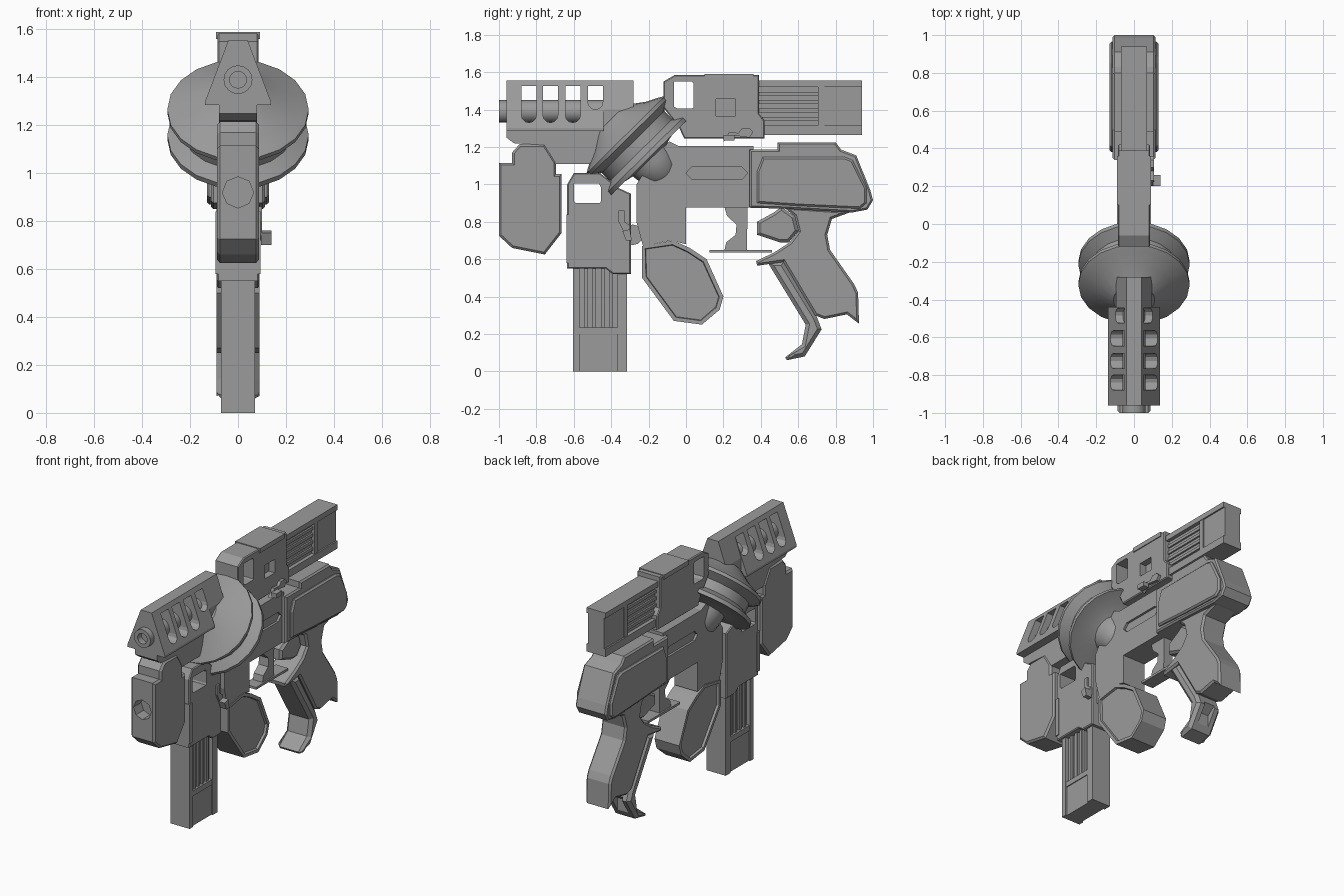
import bpy, bmesh, math
from mathutils import Vector

default_cube = bpy.data.objects.get("Cube")
if default_cube:
    bpy.data.objects.remove(default_cube, do_unlink=True)

steel = bpy.data.materials.new("gunmetal_grey")
steel.use_nodes = True
steel.diffuse_color = (.33, .33, .33, 1)
steel.node_tree.nodes["Principled BSDF"].inputs["Base Color"].default_value = steel.diffuse_color


def finish(name, bm):
    bmesh.ops.recalc_face_normals(bm, faces=bm.faces)
    mesh = bpy.data.meshes.new(name)
    bm.to_mesh(mesh)
    bm.free()
    mesh.materials.append(steel)
    obj = bpy.data.objects.new(name, mesh)
    bpy.context.collection.objects.link(obj)
    return obj


def prism(name, outline, low, high=None, bevel=0, inset=None):
    """Extrude a (y, z) outline across x; low alone means symmetric."""
    if high is None:
        low, high = -low, low
    bm = bmesh.new()
    rings = [[bm.verts.new((x, y, z)) for y, z in outline] for x in (low, high)]
    caps = [bm.faces.new(ring) for ring in rings]
    for i in range(len(outline)):
        bm.faces.new((rings[0][i - 1], rings[0][i], rings[1][i], rings[1][i - 1]))
    bmesh.ops.recalc_face_normals(bm, faces=bm.faces)
    if bevel:
        edges = {edge for cap in caps for edge in cap.edges}
        bmesh.ops.bevel(bm, geom=list(edges), offset=bevel, segments=1, affect='EDGES')
    if inset:
        bmesh.ops.inset_region(bm, faces=caps, thickness=inset[0])
        bmesh.ops.inset_region(bm, faces=caps, thickness=.004, depth=inset[1])
    return finish(name, bm)


def box(y0, y1, z0, z1):
    return [(y0, z0), (y1, z0), (y1, z1), (y0, z1)]


def wedge(name, y0, y1, section):
    """Extrude a half (x, z) section, mirrored in x, along y."""
    full = section + [(-x, z) for x, z in reversed(section)]
    bm = bmesh.new()
    rings = [[bm.verts.new((x, y, z)) for x, z in full] for y in (y0, y1)]
    for ring in rings:
        bm.faces.new(ring)
    for i in range(len(full)):
        bm.faces.new((rings[0][i - 1], rings[0][i], rings[1][i], rings[1][i - 1]))
    return finish(name, bm)


def lathe(name, profile, centre, axis, sides, smooth=None):
    """Spin a (radius, distance) profile around an axis."""
    bm = bmesh.new()
    verts = [bm.verts.new((r, 0, s)) for r, s in profile]
    edges = [bm.edges.new(pair) for pair in zip(verts, verts[1:])]
    bmesh.ops.spin(bm, geom=verts + edges, cent=(0, 0, 0), axis=(0, 0, 1),
                   angle=math.tau, steps=sides)
    bmesh.ops.remove_doubles(bm, verts=bm.verts, dist=.0005)
    turn = Vector(axis).to_track_quat('Z', 'Y')
    for v in bm.verts:
        v.co = turn @ v.co + Vector(centre)
    obj = finish(name, bm)
    if smooth:
        bpy.ops.object.select_all(action='DESELECT')
        obj.select_set(True)
        bpy.context.view_layer.objects.active = obj
        bpy.ops.object.shade_smooth_by_angle(angle=math.radians(smooth))
    return obj


def cut(obj, *cutters):
    """Subtract the cutters, bake the result and drop the helpers."""
    for cutter in cutters:
        cutter.hide_render = True
        mod = obj.modifiers.new("cut", 'BOOLEAN')
        mod.operation, mod.solver, mod.object = 'DIFFERENCE', 'EXACT', cutter
    graph = bpy.context.evaluated_depsgraph_get()
    baked = bpy.data.meshes.new_from_object(obj.evaluated_get(graph))
    obj.modifiers.clear()
    obj.data = baked
    for cutter in cutters:
        bpy.data.objects.remove(cutter, do_unlink=True)


def rod(name, centre, axis, radius, length, sides=8):
    return lathe(name, [(0, 0), (radius, 0), (radius, length), (0, length)], centre, axis, sides)


# Vented shroud with four slots on each side
shroud = wedge("barrel_shroud", -.96, -.44, [(.137, 1.285), (.137, 1.3), (.04, 1.555)])
slots = []
for y, bottom in ((-.84, 1.37), (-.725, 1.37), (-.605, 1.37), (-.485, 1.44)):
    arc = [(y - .04 * math.cos(a * math.pi / 6), bottom - .04 * math.sin(a * math.pi / 6))
           for a in range(7)]
    slots.append(prism("slot_cutter", [(y - .04, 1.525)] + arc + [(y + .04, 1.525)], .3))
cut(shroud, *slots)
wedge("shroud_rear", -.44, -.28, [(.095, 1.3), (.095, 1.4), (.04, 1.555)])

# Barrel with an open bore
lathe("barrel", [(0, .1), (.035, .1), (.035, 0), (.06, 0), (.06, .7), (0, .7)],
      (0, -1, 1.39), (0, 1, 0), 16, 40)

# Support under the barrel and the block hanging from it
prism("barrel_support", [(-.96, 1.285), (-.96, 1.25), (-.92, 1.22), (-.76, 1.21), (-.7, 1.11),
                         (-.515, 1.11), (-.46, 1.18), (-.42, 1.285)], .08)
fore_block = prism("fore_block", [(-1, 1.115), (-.93, 1.115), (-.93, 1.17), (-.89, 1.215),
                                  (-.755, 1.215), (-.695, 1.12), (-.695, 1.055), (-.665, 1.055),
                                  (-.665, .74), (-.755, .625), (-.93, .66), (-1, .725)],
                   .087, bevel=.012)
cut(fore_block, rod("hole_cutter", (0, -1.02, .92), (0, 1, 0), .065, .1))

# Tilted spool with a grooved rim and a domed hub
lathe("spool", [(0, -.2), (.11, -.2), (.2, -.135), (.27, -.1), (.295, -.085), (.295, -.065),
                (.235, -.03), (.235, .03), (.295, .065), (.295, .09), (.2, .085), (.13, .1),
                (.125, .136), (.108, .2), (.063, .245), (0, .26)],
      (0, -.262, 1.205), (0, .7, -.71), 20, 30)


# A feed well with its magazine; used upright and again laid along the top
def feed_unit(tag, place, half):
    def part(name, outline, low, high=None, **options):
        return prism(tag + name, [place(y, z) for y, z in outline], low, high, **options)

    well = part("well", [(-.635, .55), (-.635, 1.0), (-.6, 1.06), (-.46, 1.06), (-.42, 1.03),
                         (-.36, .98), (-.295, .95), (-.295, .52), (-.39, .52), (-.43, .55)],
                half, bevel=.006)
    cut(well, part("window_cutter", [(-.6, .91), (-.59, .9), (-.46, .9), (-.455, .91),
                                     (-.455, .985), (-.465, 1.005), (-.6, 1.005)], .3))
    part("well_rib", box(-.64, -.61, .58, .84), half + .006)
    part("magazine_core", box(-.6, -.32, .01, .56), .045)
    part("magazine_front_rail", box(-.605, -.57, 0, .56), .07)
    part("magazine_rear_rail", box(-.365, -.315, 0, .56), .07)
    part("magazine_foot", box(-.6, -.32, 0, .2), .06)
    part("magazine_band", box(-.58, -.35, .2, .235), .066)
    for i in range(4):
        y = -.545 + i * .045
        part("magazine_flute", box(y, y + .02, .23, .56), .056)
    return well


feed_unit("lower_", lambda y, z: (y, z), .088)
upper = feed_unit("upper_", lambda y, z: (.94 - z, .95 - y), .085)
cut(upper, rod("sight_cutter", (0, .03, 1.62), (0, 0, -1), .065, .1),
    prism("port_cutter", box(.16, .265, 1.365, 1.455), .04, .2))

# Catches on the left side and the round button behind the lower well
prism("upper_catch", [(.2, 1.225), (.23, 1.265), (.34, 1.25), (.36, 1.28), (.34, 1.3),
                      (.3, 1.3), (.28, 1.275), (.23, 1.28)], .08, .105)
prism("upper_catch_tab", box(.2, .26, 1.235, 1.265), .1, .14)
prism("lower_catch", [(-.36, .86), (-.33, .86), (-.33, .8), (-.3, .78), (-.3, .72),
                      (-.33, .74), (-.36, .8)], .08, .1)
prism("lower_catch_tab", [(-.34, .75), (-.3, .76), (-.29, .7), (-.32, .7)], .095, .14)
rod("button", (-.05, -.285, .73), (1, 0, 0), .055, .1, 12)

# Receiver body with a shallow slot in each side
body = prism("receiver", [(-.09, 1.23), (-.04, 1.205), (.36, 1.205), (.36, .875), (0, .875),
                          (0, .68), (-.08, .7), (-.23, .67), (-.265, .8), (-.265, 1.0),
                          (-.2, 1.1)], .085)
groove = [(0, 1.06), (.03, 1.092), (.3, 1.092), (.33, 1.06), (.3, 1.028), (.03, 1.028)]
cut(body, *[prism("groove_cutter", groove, *side) for side in ((-.2, -.07), (.07, .2))])

# Rounded front handle with framed sides
prism("front_handle", [(-.235, .67), (-.07, .7), (.02, .66), (.11, .6), (.2, .4), (.18, .33),
                       (.085, .25), (-.065, .27), (-.235, .5)], .09, inset=(.022, -.015))

# Stock with raised side panels
prism("stock", [(.34, 1.185), (.49, 1.185), (.49, 1.225), (.8, 1.225), (.83, 1.185),
                (.91, 1.155), (.985, .97), (1, .915), (.97, .865), (.89, .85), (.52, .87),
                (.34, .875)], .113, bevel=.01)
prism("stock_panels", [(.38, 1.07), (.41, 1.145), (.85, 1.145), (.89, 1.13), (.965, .98),
                       (.965, .9), (.93, .87), (.6, .885), (.38, .9)], .13, bevel=.01)

# Rear grip, its front strap and the curled tail
prism("rear_grip", [(.52, .88), (.89, .855), (.78, .815), (.755, .73), (.77, .65), (.9, .465),
                    (.92, .42), (.925, .255), (.86, .305), (.74, .28), (.69, .3), (.52, .585),
                    (.38, .565), (.375, .59), (.47, .635), (.555, .69), (.6, .75), (.58, .83)],
      .09, bevel=.012)
strap = prism("grip_strap", [(.435, .585), (.52, .585), (.7, .29), (.725, .225), (.635, .08),
                             (.54, .06), (.53, .075), (.62, .145), (.64, .25)], .09, bevel=.02)
cut(strap, prism("channel_cutter", [(.75, .27), (.75, .05), (.66, .05), (.66, .2)], .04))

# Trigger, guard post and guard bar
prism("trigger", [(.38, .8), (.47, .85), (.51, .88), (.58, .83), (.6, .75), (.55, .69),
                  (.5, .69), (.38, .73)], .05, bevel=.015)
prism("guard_post", [(.205, .88), (.33, .88), (.325, .645), (.205, .645), (.215, .69),
                     (.265, .73), (.27, .785), (.22, .83)], .035)
prism("guard_bar", box(.125, .46, .635, .65), .045)
